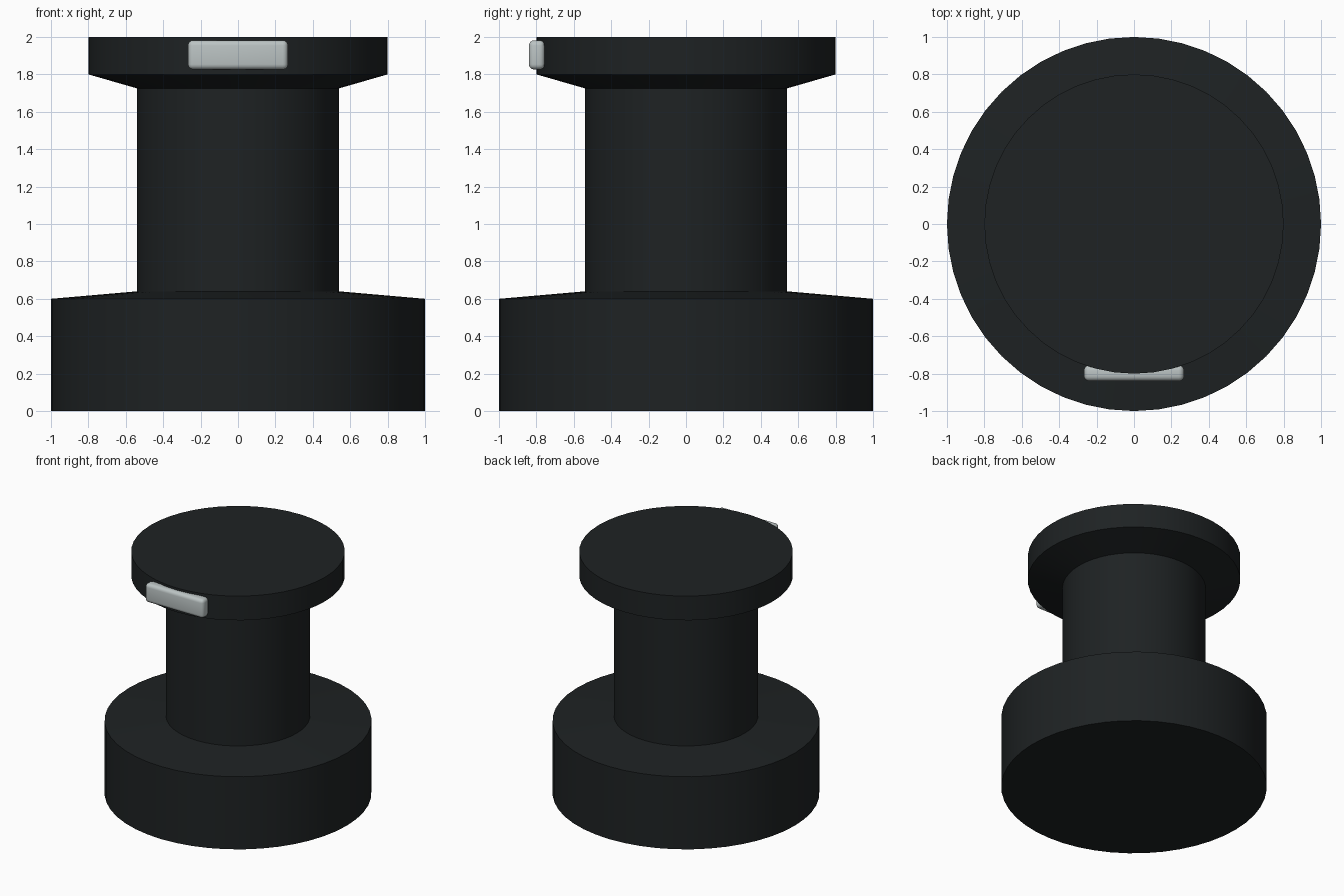
import bpy, bmesh, math

if "Cube" in bpy.data.objects:
    bpy.data.objects.remove(bpy.data.objects["Cube"])


def material(name, rgb):
    m = bpy.data.materials.new(name)
    m.diffuse_color = (*rgb, 1)
    m.use_nodes = True
    m.node_tree.nodes["Principled BSDF"].inputs["Base Color"].default_value = m.diffuse_color
    return m


def add_object(name, bm, mat, angle=30):
    bmesh.ops.recalc_face_normals(bm, faces=bm.faces)
    mesh = bpy.data.meshes.new(name)
    bm.to_mesh(mesh)
    bm.free()
    mesh.materials.append(mat)
    obj = bpy.data.objects.new(name, mesh)
    bpy.context.collection.objects.link(obj)
    bpy.ops.object.select_all(action='DESELECT')
    obj.select_set(True)
    bpy.context.view_layer.objects.active = obj
    bpy.ops.object.shade_smooth_by_angle(angle=math.radians(angle))
    return obj


def lathe(name, profile, mat, sides=48):
    bm = bmesh.new()
    rings = []
    for r, z in profile:
        rings.append([bm.verts.new((r * math.cos(math.tau * i / sides),
                                    r * math.sin(math.tau * i / sides), z))
                      for i in range(sides)])
    for a, b in zip(rings, rings[1:]):
        for i in range(sides):
            j = (i + 1) % sides
            bm.faces.new((a[i], a[j], b[j], b[i]))
    bm.faces.new(rings[0])
    bm.faces.new(rings[-1])
    return add_object(name, bm, mat)


black = material("black", (0.013, 0.016, 0.017))
silver = material("silver", (0.5, 0.55, 0.55))

# Body: wide base, narrow stem and flared cap in one turned shape
lathe("knob_body", [(1, 0), (1, 0.6), (0.54, 0.64), (0.54, 1.725),
                    (0.8, 1.8), (0.8, 2)], black)

# Rounded marker plate set into the front rim of the cap
bm = bmesh.new()
bmesh.ops.create_cube(bm, size=1)
bmesh.ops.scale(bm, vec=(0.535, 0.085, 0.156), verts=bm.verts)
bmesh.ops.translate(bm, vec=(0, -0.7975, 1.904), verts=bm.verts)
bmesh.ops.bevel(bm, geom=bm.edges[:], offset=0.028, segments=4,
                profile=0.5, affect='EDGES')
add_object("marker_plate", bm, silver, 40)
